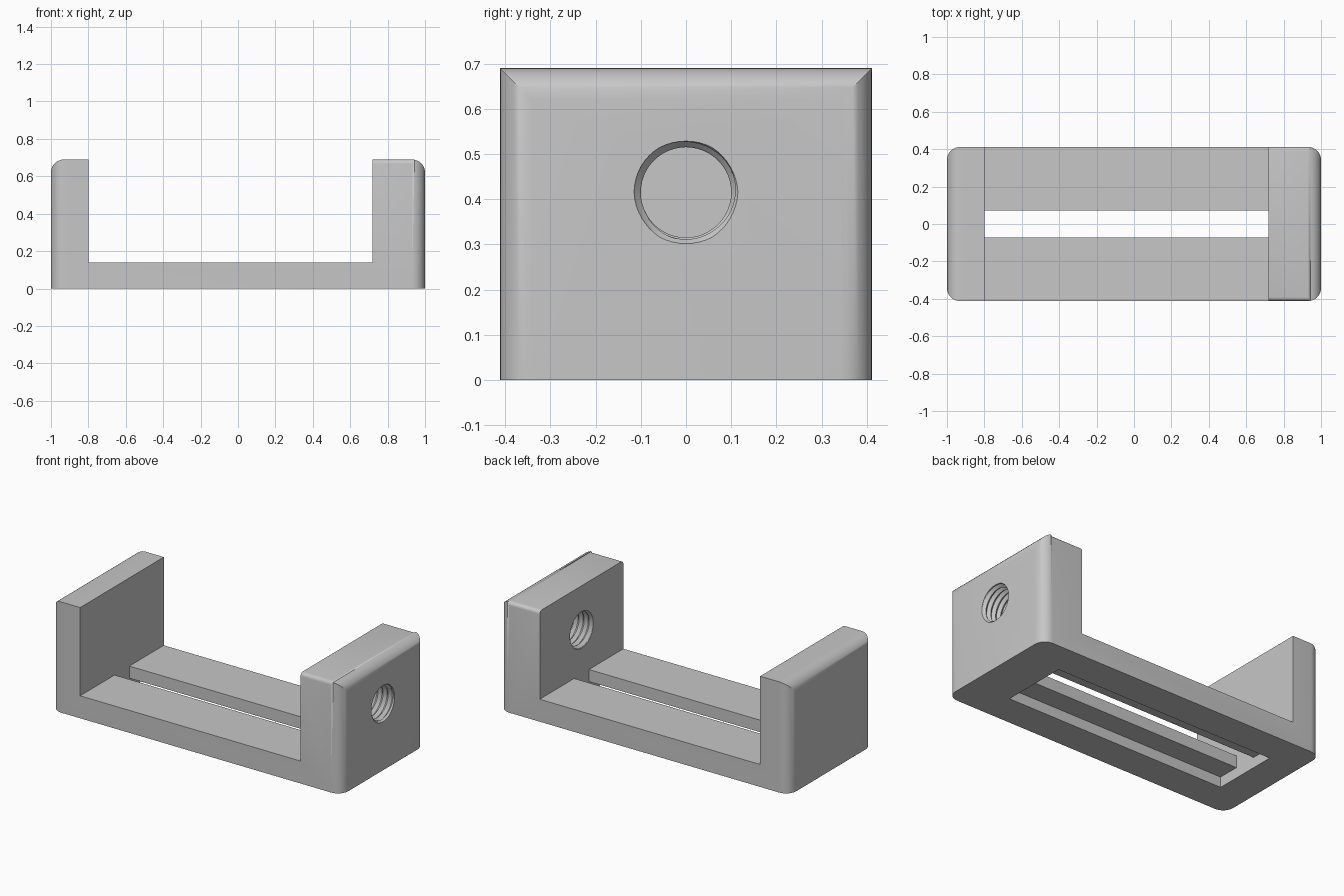
import bpy, bmesh, math

if "Cube" in bpy.data.objects:
    bpy.data.objects.remove(bpy.data.objects["Cube"], do_unlink=True)

HALF_W, TOP, FLOOR = 0.412, 0.69, 0.14
THIN, THICK = -0.8, 0.72          # inner faces of the two jaws
BORE_Z, MAJOR, MINOR, PITCH = 0.415, 0.115, 0.1, 0.035

grey = bpy.data.materials.new("plain_grey")
grey.use_nodes = True
grey.diffuse_color = (0.57, 0.57, 0.57, 1)
grey.node_tree.nodes["Principled BSDF"].inputs["Base Color"].default_value = grey.diffuse_color


def make_object(name, bm):
    bmesh.ops.recalc_face_normals(bm, faces=bm.faces[:])
    mesh = bpy.data.meshes.new(name)
    bm.to_mesh(mesh)
    bm.free()
    mesh.materials.append(grey)
    obj = bpy.data.objects.new(name, mesh)
    bpy.context.collection.objects.link(obj)
    return obj


def box_cutter(name, half_y, z0, z1):
    bm = bmesh.new()
    bmesh.ops.create_cube(bm, size=1)
    for v in bm.verts:
        v.co.x = THICK if v.co.x > 0 else THIN
        v.co.y *= 2 * half_y
        v.co.z = z1 if v.co.z > 0 else z0
    return make_object(name, bm)


def near(a, b):
    return abs(a - b) < 1e-4


def round_edges(bm, test, radius, segments):
    edges = [e for e in bm.edges if test(*[v.co for v in e.verts])]
    bmesh.ops.bevel(bm, geom=edges, offset=radius, offset_type='OFFSET',
                    segments=segments, profile=0.5, affect='EDGES')


def make_body():
    # U profile extruded across the width
    profile = [(-1, 0), (1, 0), (1, TOP), (THICK, TOP),
               (THICK, FLOOR), (THIN, FLOOR), (THIN, TOP), (-1, TOP)]
    bm = bmesh.new()
    face = bm.faces.new([bm.verts.new((x, -HALF_W, z)) for x, z in profile])
    grown = bmesh.ops.extrude_face_region(bm, geom=[face])
    for v in grown["geom"]:
        if isinstance(v, bmesh.types.BMVert):
            v.co.y = HALF_W
    bmesh.ops.recalc_face_normals(bm, faces=bm.faces[:])
    # Outer corners and outer top edges
    round_edges(bm, lambda a, b: near(abs(a.x), 1) and near(a.x, b.x)
                and not (near(a.z, 0) and near(b.z, 0)), 0.07, 8)
    # Small rounding on the ends of the thick jaw's top
    round_edges(bm, lambda a, b: near(a.z, TOP) and near(b.z, TOP)
                and near(abs(a.y), HALF_W) and near(a.y, b.y)
                and min(a.x, b.x) > 0, 0.022, 4)
    return make_object("clamp_body", bm)


def thread_radius(x, phase):
    # Trapezoid thread with a chamfer at each mouth
    wave = abs(2 * phase - 1)
    r = MINOR + (MAJOR - MINOR) * min(1, max(0, 1.5 * wave - 0.25))
    depth = min(x - THICK, 1 - x)
    return MAJOR if depth <= 0 else max(r, MAJOR - depth)


def make_thread_cutter(around=48, per_turn=6):
    bm = bmesh.new()
    start = THICK - 2.5 * PITCH
    rows = per_turn * (math.ceil((1 - THICK) / PITCH) + 4)
    grid = []
    for i in range(around):
        a = 2 * math.pi * i / around
        column = []
        for j in range(rows + 1):
            x = start + PITCH * (j / per_turn + i / around)
            r = thread_radius(x, (j % per_turn) / per_turn)
            column.append(bm.verts.new((x, r * math.cos(a), BORE_Z + r * math.sin(a))))
        grid.append(column)
    for i in range(around):
        last = i == around - 1
        nxt, shift = (grid[0], per_turn) if last else (grid[i + 1], 0)
        for j in range(rows - shift):
            bm.faces.new((grid[i][j], nxt[j + shift], nxt[j + shift + 1], grid[i][j + 1]))
    # The last column ends one turn early, so join its spare rows to the helix end
    spare = grid[-1][rows - per_turn + 1:]
    bmesh.ops.delete(bm, geom=spare, context='VERTS')
    for i in range(around - 1):
        grid[i] = [v for v in grid[i] if v.is_valid]
    # Cone caps well outside the jaw
    rims = [e for e in bm.edges if e.is_boundary]
    middle = (THICK + 1) / 2
    for side in (-1, 1):
        apex = bm.verts.new((middle + side * 0.6, 0, BORE_Z))
        for e in rims:
            if (e.verts[0].co.x - middle) * side > 0:
                bm.faces.new((e.verts[0], e.verts[1], apex))
    return make_object("thread_cutter", bm)


def cut(body, cutter):
    mod = body.modifiers.new("cut", 'BOOLEAN')
    mod.operation = 'DIFFERENCE'
    mod.solver = 'EXACT'
    mod.object = cutter
    cutter.hide_render = True
    bpy.context.view_layer.objects.active = body
    bpy.ops.object.modifier_apply(modifier=mod.name)
    bpy.data.objects.remove(cutter, do_unlink=True)


body = make_body()
# Wide channel underneath, narrow slot through the floor, threaded bore
cut(body, box_cutter("channel_cutter", 0.21, -0.1, 0.065))
cut(body, box_cutter("slot_cutter", 0.073, 0.03, 0.2))
cut(body, make_thread_cutter())

bpy.ops.object.select_all(action='DESELECT')
body.select_set(True)
bpy.context.view_layer.objects.active = body
bpy.ops.object.shade_smooth_by_angle(angle=math.radians(30))
